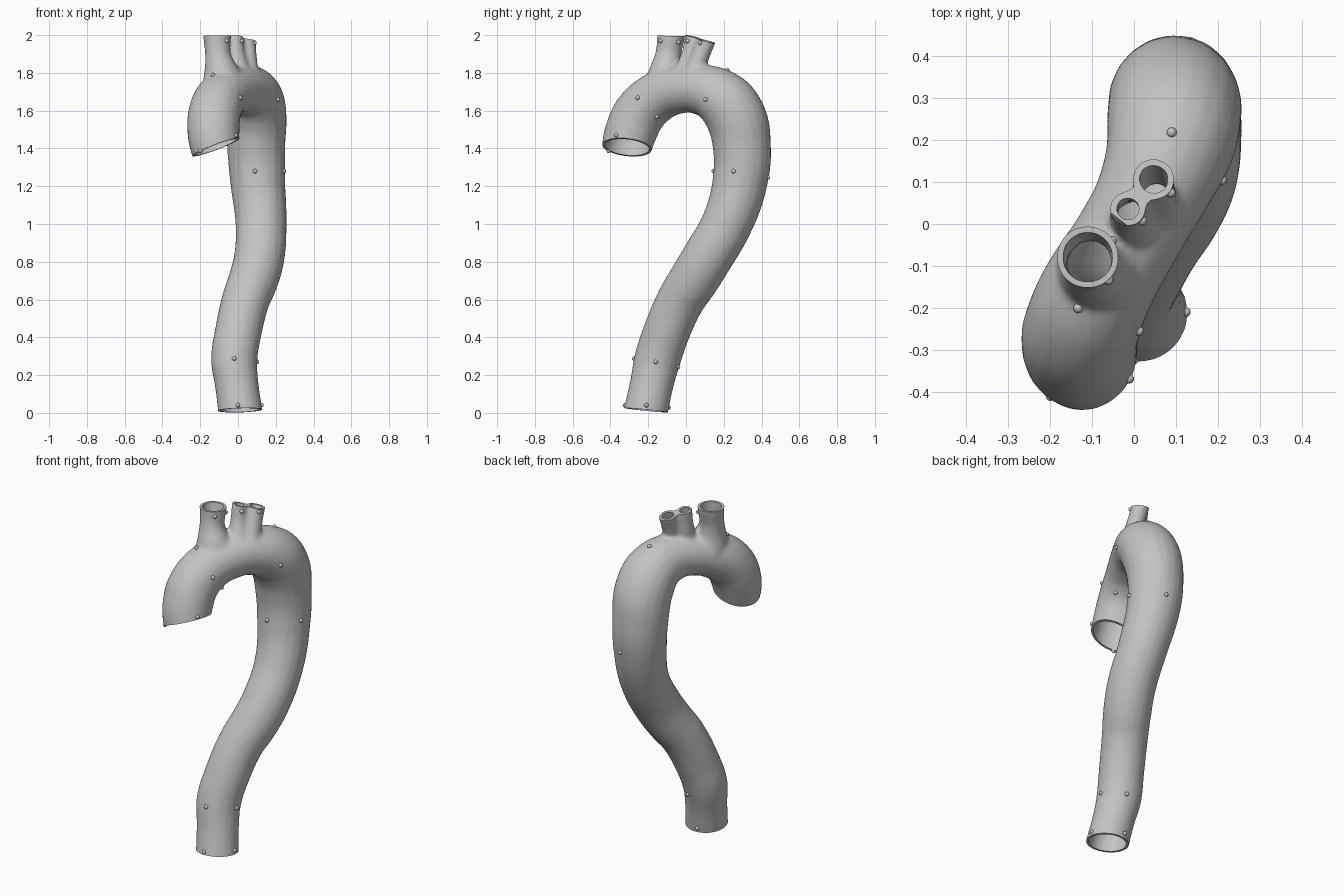
import bpy
import bmesh
from mathutils import Vector
from mathutils.bvhtree import BVHTree

default_cube = bpy.data.objects.get("Cube")
if default_cube:
    bpy.data.objects.remove(default_cube, do_unlink=True)

WALL = 0.014
BUMP_RADIUS = 0.012

grey = bpy.data.materials.new("plain_grey")
grey.use_nodes = True
colour = (0.55, 0.55, 0.55, 1)
grey.diffuse_color = colour
grey.node_tree.nodes["Principled BSDF"].inputs["Base Color"].default_value = colour


def evaluated_mesh(obj):
    """Return a plain mesh copy of an object with its modifiers applied."""
    bpy.context.view_layer.update()
    graph = bpy.context.evaluated_depsgraph_get()
    return bpy.data.meshes.new_from_object(obj.evaluated_get(graph))


def link(name, data):
    obj = bpy.data.objects.new(name, data)
    bpy.context.scene.collection.objects.link(obj)
    return obj


def tube_mesh(points, inset):
    """Solid tube through (x, y, z, radius) points, thinned by inset."""
    curve = bpy.data.curves.new("tube_path", "CURVE")
    curve.dimensions = "3D"
    curve.bevel_depth = 1
    curve.bevel_resolution = 8
    curve.resolution_u = 8
    curve.use_fill_caps = True
    spline = curve.splines.new("BEZIER")
    spline.radius_interpolation = "CARDINAL"
    spline.bezier_points.add(len(points) - 1)
    for knot, (x, y, z, radius) in zip(spline.bezier_points, points):
        knot.co = (x, y, z)
        knot.radius = radius - inset
        knot.handle_left_type = knot.handle_right_type = "AUTO"
    helper = link("tube_helper", curve)
    mesh = evaluated_mesh(helper)
    bpy.data.objects.remove(helper, do_unlink=True)
    return mesh


def fused_mesh(paths, inset):
    """Fuse tubes into one closed, softened skin."""
    joined = bmesh.new()
    for path in paths:
        joined.from_mesh(tube_mesh(path, inset))
    mesh = bpy.data.meshes.new("fused_tubes")
    joined.to_mesh(mesh)
    joined.free()
    helper = link("fused_helper", mesh)
    remesh = helper.modifiers.new("fuse", "REMESH")
    remesh.mode = "VOXEL"
    remesh.voxel_size = 0.011
    soften = helper.modifiers.new("soften", "SMOOTH")
    soften.factor = 0.5
    soften.iterations = 9
    result = evaluated_mesh(helper)
    bpy.data.objects.remove(helper, do_unlink=True)
    result.materials.clear()
    result.materials.append(grey)
    return result


# Main vessel: rising part, arch, then the long descending part
main_path = [
    (-.09, -.325, 1.33, .125), (-.12, -.313, 1.41, .133), (-.13, -.287, 1.5, .139),
    (-.122, -.238, 1.595, .139), (-.085, -.15, 1.672, .134), (-.02, -.04, 1.71, .127),
    (.04, .07, 1.712, .132), (.083, .18, 1.67, .152), (.096, .257, 1.58, .161),
    (.096, .295, 1.42, .155), (.105, .285, 1.22, .146), (.122, .22, 1.01, .136),
    (.112, .112, .82, .134), (.08, .038, .7, .132), (.042, -.026, .6, .127),
    (0, -.106, .42, .124), (-.02, -.152, .28, .123), (-.008, -.18, .16, .116),
    (.01, -.21, .02, .117), (.018, -.228, -.06, .119),
]

# Three upper branches, flared where they meet the arch
branch_paths = [
    [(-.07, -.1, 1.7, .12), (-.088, -.105, 1.8, .096), (-.105, -.095, 1.89, .07),
     (-.11, -.08, 1.99, .074), (-.112, -.075, 2.06, .078)],
    [(.01, -.01, 1.7, .1), (0, .005, 1.82, .065), (-.01, .022, 1.9, .047),
     (-.015, .036, 1.99, .043), (-.018, .044, 2.06, .042)],
    [(.06, .03, 1.7, .09), (.055, .05, 1.82, .056), (.05, .08, 1.9, .049),
     (.047, .107, 1.97, .05), (.045, .127, 2.04, .051)],
]
paths = [main_path] + branch_paths

# Trim the outer skin flat at each opening: centre, outward direction, reach
openings = [
    ((-.12, -.31, 1.405), (.38, -.12, -1), .2),
    ((.01, -.21, .014), (.03, -.1, -1), .18),
    ((-.11, -.08, 1.996), (0, .02, 1), .115),
    ((.015, .07, 1.981), (.08, .24, 1), .135),
]
outer_mesh = fused_mesh(paths, 0)
skin = bmesh.new()
skin.from_mesh(outer_mesh)
for centre, outward, reach in openings:
    centre = Vector(centre)
    normal = Vector(outward).normalized()
    faces = [f for f in skin.faces
             if (f.calc_center_median() - centre).length < reach]
    edges = {e for f in faces for e in f.edges}
    verts = {v for f in faces for v in f.verts}
    bmesh.ops.bisect_plane(skin, geom=faces + list(edges) + list(verts),
                           plane_co=centre, plane_no=normal, clear_outer=True)
    rim = [e for e in skin.edges if e.is_boundary]
    bmesh.ops.holes_fill(skin, edges=rim, sides=0)
bmesh.ops.recalc_face_normals(skin, faces=skin.faces[:])
surface = BVHTree.FromBMesh(skin)
skin.to_mesh(outer_mesh)
skin.free()

# Hollow it with a thinner copy that runs past every opening
vessel = link("vessel_wall", outer_mesh)
lumen = link("lumen_cutter", fused_mesh(paths, WALL))
lumen.hide_render = True
hollow = vessel.modifiers.new("hollow", "BOOLEAN")
hollow.operation = "DIFFERENCE"
hollow.solver = "EXACT"
hollow.object = lumen
hollow_mesh = evaluated_mesh(vessel)
vessel.modifiers.clear()
vessel.data = hollow_mesh
bpy.data.objects.remove(lumen, do_unlink=True)

# Small marker bumps set into the skin
marker_spots = [
    (.09, .22, 1.82), (-.05, -.145, 1.97), (-.14, -.21, 1.8), (.03, 0, 1.97),
    (.095, .07, 1.96), (.2, .11, 1.66), (.02, -.26, 1.67), (.02, -.15, 1.55),
    (.09, .14, 1.28), (.25, .25, 1.28), (.13, .41, 1.25), (-.04, -.03, 1.96),
    (-.02, -.28, .29), (.1, -.16, .27), (.02, -.03, .24), (0, -.32, .04),
    (.12, -.21, .04), (-.01, -.1, .03), (-.01, -.37, 1.47), (-.2, -.41, 1.39),
]
bumps = bmesh.new()
for spot in marker_spots:
    place = surface.find_nearest(Vector(spot))[0]
    ball = bmesh.ops.create_icosphere(bumps, subdivisions=2, radius=BUMP_RADIUS)
    bmesh.ops.translate(bumps, verts=ball["verts"], vec=place)
bump_mesh = bpy.data.meshes.new("marker_bumps")
bumps.to_mesh(bump_mesh)
bumps.free()
bump_mesh.materials.append(grey)
markers = link("marker_bumps", bump_mesh)

# Smooth shading with crisp rims
bpy.ops.object.select_all(action="DESELECT")
for part in (vessel, markers):
    part.select_set(True)
bpy.context.view_layer.objects.active = vessel
bpy.ops.object.shade_smooth_by_angle(angle=0.9)
